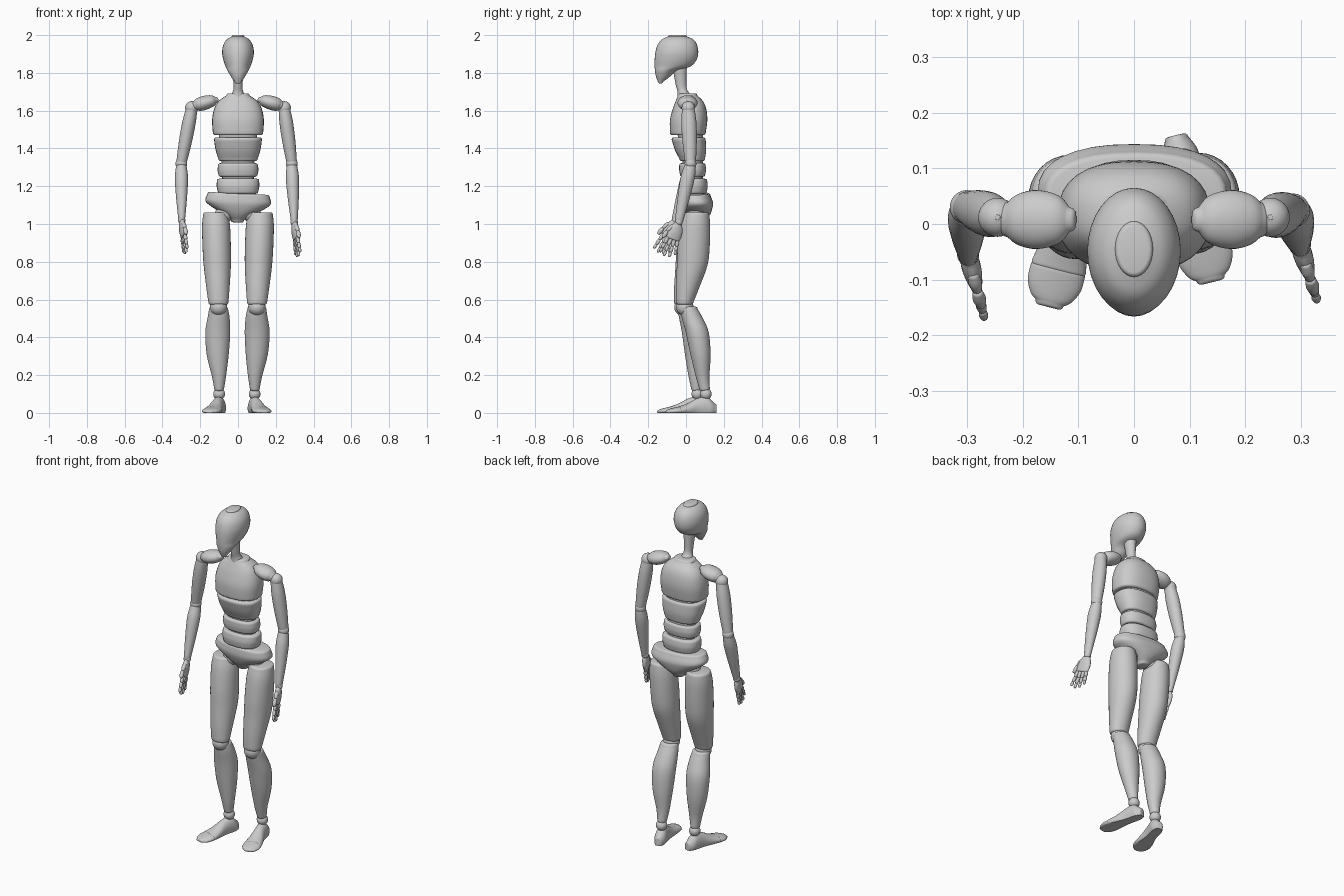
import bpy, math
from math import cos, sin, pi
from mathutils import Matrix, Vector

cube = bpy.data.objects.get("Cube")
if cube:
    bpy.data.objects.remove(cube, do_unlink=True)

GREY = (0.6, 0.6, 0.6, 1)
mat = bpy.data.materials.new("plain grey")
mat.use_nodes = True
mat.diffuse_color = GREY
mat.node_tree.nodes["Principled BSDF"].inputs["Base Color"].default_value = GREY


def smoothed(rings, steps=4):
    """Catmull-Rom pass through the rings (cx, cy, z, rx, ry)."""
    pts = [rings[0]] + list(rings) + [rings[-1]]
    out = []
    for p, a, b, q in zip(pts, pts[1:], pts[2:], pts[3:]):
        for k in range(steps):
            u = k / steps
            out.append([0.5 * (2 * i1 + (i2 - i0) * u + (2 * i0 - 5 * i1 + 4 * i2 - i3) * u * u
                               + (3 * i1 - i0 - 3 * i2 + i3) * u ** 3)
                        for i0, i1, i2, i3 in zip(p, a, b, q)])
    return out + [list(rings[-1])]


def rim(ring, sign, e):
    """Rounded edge that closes a loft end."""
    cx, cy, z, rx, ry = ring
    e = min(e, rx * 0.9, ry * 0.9)
    return [[cx, cy, z + sign * e * sin(a), rx - e * (1 - cos(a)), ry - e * (1 - cos(a))]
            for a in (pi / 6, pi / 3, pi / 2)]


def finish(name, verts, faces, matrix=Matrix()):
    mesh = bpy.data.meshes.new(name)
    mesh.from_pydata([matrix @ Vector(v) for v in verts], [], faces)
    mesh.materials.append(mat)
    obj = bpy.data.objects.new(name, mesh)
    bpy.context.collection.objects.link(obj)
    bpy.ops.object.select_all(action='DESELECT')
    obj.select_set(True)
    bpy.context.view_layer.objects.active = obj
    bpy.ops.object.shade_smooth_by_angle(angle=math.radians(40))
    return obj


def loft(name, rings, matrix=Matrix(), e=0.012, power=2.0, floor=None, n=32):
    """Skin of (super)elliptical rings stacked along local z."""
    rows = smoothed(rings)
    rows = rim(rows[0], -1, e)[::-1] + rows + rim(rows[-1], 1, e)
    verts, faces = [], []
    for cx, cy, z, rx, ry in rows:
        for k in range(n):
            c, s = cos(2 * pi * k / n), sin(2 * pi * k / n)
            x = cx + rx * math.copysign(abs(c) ** (2 / power), c)
            y = cy + ry * math.copysign(abs(s) ** (2 / power), s)
            verts.append((x, y if floor is None else max(y, floor), z))
    for r in range(len(rows) - 1):
        for k in range(n):
            a, b = r * n + k, r * n + (k + 1) % n
            faces.append((a, b, b + n, a + n))
    faces.append(tuple(range(n))[::-1])
    faces.append(tuple(range((len(rows) - 1) * n, len(rows) * n)))
    return finish(name, verts, faces, matrix)


def block(name, spans, matrix=Matrix(), e=0.012, power=2.4):
    """Body block from (z, half width, front y, back y)."""
    return loft(name, [(0, (f + b) / 2, z, w, (b - f) / 2) for z, w, f, b in spans],
                matrix, e, power)


def bone(name, a, b, profile, e=0.012):
    """Limb from b (low) to a (high): (fraction down, offset x, offset y, rx, ry)."""
    a, b = Vector(a), Vector(b)
    rings = []
    for t, ox, oy, rx, ry in reversed(profile):
        p = a.lerp(b, t)
        rings.append((p.x + ox, p.y + oy, p.z, rx, ry))
    return loft(name, rings, e=e)


def ball(name, centre, r):
    return loft(name, [(0, 0, -r * cos(a), r * sin(a), r * sin(a))
                       for a in [pi * (k + 0.4) / 8.8 for k in range(9)]],
                Matrix.Translation(centre), e=0.001, n=24)


# Head and neck
block("head", [(1.752, 0.018, -0.148, -0.122), (1.78, 0.037, -0.159, -0.085),
               (1.81, 0.054, -0.164, -0.05), (1.835, 0.066, -0.166, 0.025),
               (1.87, 0.078, -0.166, 0.056), (1.91, 0.084, -0.162, 0.065),
               (1.95, 0.077, -0.15, 0.058), (1.978, 0.058, -0.127, 0.038),
               (1.992, 0.034, -0.095, 0.005)], e=0.008, power=2.0)
block("neck", [(1.66, 0.05, -0.045, 0.05), (1.70, 0.028, -0.045, 0.012),
               (1.74, 0.024, -0.055, 0.002), (1.85, 0.034, -0.075, 0.005)], power=2.0)

# Torso blocks around a slimmer core
block("chest", [(1.482, 0.133, -0.085, 0.104), (1.55, 0.137, -0.085, 0.113),
                (1.61, 0.126, -0.07, 0.107), (1.65, 0.103, -0.055, 0.09),
                (1.68, 0.062, -0.042, 0.06)])
block("ribs", [(1.345, 0.104, -0.035, 0.1), (1.39, 0.118, -0.058, 0.107),
               (1.447, 0.127, -0.076, 0.104)])
block("waist", [(1.262, 0.104, -0.032, 0.102), (1.285, 0.108, -0.036, 0.106),
                (1.31, 0.106, -0.036, 0.104)])
block("belly", [(1.172, 0.107, -0.034, 0.11), (1.2, 0.113, -0.038, 0.115),
                (1.228, 0.112, -0.034, 0.112)])
block("spine_core", [(1.10, 0.085, -0.015, 0.095), (1.3, 0.085, -0.015, 0.09),
                     (1.5, 0.105, -0.05, 0.09)])
pivot = Vector((0, 0.05, 1.1))
tilt = Matrix.Translation(pivot) @ Matrix.Rotation(0.05, 4, 'Y') @ Matrix.Translation(-pivot)
block("pelvis", [(1.02, 0.035, 0.02, 0.105), (1.05, 0.075, -0.005, 0.128),
                 (1.085, 0.14, -0.022, 0.14), (1.115, 0.174, -0.03, 0.143),
                 (1.15, 0.165, -0.028, 0.13)], tilt)

THIGH = [(0, 0, 0, 0.066, 0.07), (0.12, 0, 0.002, 0.074, 0.08), (0.35, 0, 0.008, 0.075, 0.085),
         (0.55, 0, 0.012, 0.072, 0.081), (0.78, 0, 0.002, 0.062, 0.063),
         (0.95, 0, -0.004, 0.053, 0.046)]
SHIN = [(0.02, 0, 0.018, 0.05, 0.047), (0.12, 0, 0.025, 0.058, 0.055),
        (0.29, 0.005, 0.033, 0.066, 0.061), (0.55, 0.006, 0.022, 0.058, 0.053),
        (0.8, 0, 0.005, 0.037, 0.036), (0.94, 0, 0, 0.026, 0.028)]
UPPER_ARM = [(0, 0, 0, 0.03, 0.032), (0.25, 0, 0, 0.036, 0.04),
             (0.6, 0, 0, 0.035, 0.038), (0.97, 0, 0, 0.028, 0.029)]
FOREARM = [(0.05, 0, 0, 0.028, 0.031), (0.25, 0, 0, 0.035, 0.038),
           (0.6, 0, 0, 0.029, 0.032), (0.98, 0, 0, 0.018, 0.022)]


def leg(side, hip, knee, ankle, turn):
    ball(side + "_hip_joint", (hip[0] * 0.62, hip[1], 1.055), 0.048)
    bone(side + "_thigh", hip, knee, [(t, math.copysign(ox, hip[0]), oy, rx, ry)
                                      for t, ox, oy, rx, ry in THIGH])
    ball(side + "_knee_joint", knee, 0.046)
    bone(side + "_shin", knee, ankle, [(t, math.copysign(ox, hip[0]), oy, rx, ry)
                                       for t, ox, oy, rx, ry in SHIN])
    ball(side + "_ankle_joint", ankle, 0.031)
    # Foot and toe section, flat on the ground
    frame = (Matrix.Translation((ankle[0], ankle[1], 0)) @ Matrix.Rotation(turn, 4, 'Z')
             @ Matrix.Rotation(pi / 2, 4, 'X'))
    for part, spans in (("foot", [(-0.048, 0.022, 0.05), (-0.025, 0.032, 0.072), (0.0, 0.033, 0.088),
                                  (0.05, 0.034, 0.076), (0.1, 0.043, 0.05), (0.142, 0.05, 0.035)]),
                        ("toes", [(0.148, 0.05, 0.033), (0.175, 0.049, 0.027),
                                  (0.198, 0.038, 0.021), (0.208, 0.026, 0.017)])):
        loft(side + "_" + part, [(0, h * 0.35, t, w, h * 0.65) for t, w, h in spans],
             frame, e=0.008, floor=0)


def hand(side, wrist, rot):
    frame = Matrix.Translation(wrist) @ rot
    loft(side + "_palm", [(0, 0, -0.092, 0.013, 0.039), (0, 0, -0.06, 0.017, 0.041),
                          (0, 0, -0.03, 0.017, 0.033), (0, 0, -0.01, 0.014, 0.021)],
         frame, e=0.008, n=20)
    lean = Matrix.Rotation
    for i, length in enumerate((0.036, 0.04, 0.038, 0.03)):
        # Each finger: three short links fanning out from the palm
        root = (frame @ Matrix.Translation((0, -0.029 + 0.0195 * i, -0.096))
                @ lean(-0.15 + 0.1 * i, 4, 'X'))
        for j in range(3):
            size = length * (1 - 0.16 * j)
            r = 0.0105 - 0.001 * j
            loft(f"{side}_finger_{i + 1}_link_{j + 1}",
                 [(0, 0, -size + 0.006, r * 0.85, r * 0.85), (0, 0, -size / 2, r, r),
                  (0, 0, -0.004, r * 0.9, r * 0.9)], root, e=0.006, n=12)
            root = root @ Matrix.Translation((0, 0, -size))
    root = frame @ Matrix.Translation((0, -0.026, -0.03)) @ lean(-0.45, 4, 'X')
    for j in range(2):
        loft(f"{side}_thumb_link_{j + 1}",
             [(0, 0, -0.036, 0.009, 0.009), (0, 0, -0.02, 0.012, 0.012), (0, 0, -0.004, 0.01, 0.01)],
             root, e=0.006, n=12)
        root = root @ Matrix.Translation((0, 0, -0.042)) @ lean(0.2, 4, 'X')


def arm(side, s, elbow, wrist, rot):
    # Shoulder pad sloping down and out
    pad = Matrix.Translation((s * 0.174, 0.008, 1.642)) @ Matrix.Rotation(s * (pi / 2 + 0.27), 4, 'Y')
    loft(side + "_shoulder_pad", [(0, 0, -0.06, 0.016, 0.022), (0, 0, -0.04, 0.03, 0.043),
                                  (0, 0, 0, 0.037, 0.053), (0, 0, 0.035, 0.035, 0.046),
                                  (0, 0, 0.054, 0.026, 0.032)], pad)
    shoulder = (s * 0.245, 0.012, 1.615)
    ball(side + "_shoulder_joint", shoulder, 0.035)
    bone(side + "_upper_arm", shoulder, elbow, UPPER_ARM)
    ball(side + "_elbow_joint", elbow, 0.031)
    bone(side + "_forearm", elbow, wrist, FOREARM)
    ball(side + "_wrist_joint", wrist, 0.02)
    hand(side, wrist, rot)


R = Matrix.Rotation
leg("left", (0.118, 0.053, 1.05), (0.1, -0.006, 0.56), (0.088, 0.105, 0.1), 0.24)
leg("right", (-0.118, 0.05, 1.05), (-0.103, -0.016, 0.56), (-0.1, 0.06, 0.1), -0.25)
arm("left", 1, (0.285, 0.024, 1.32), (0.298, -0.038, 1.01), R(0.3, 4, 'Z') @ R(-0.36, 4, 'X'))
arm("right", -1, (-0.3, 0.03, 1.32), (-0.298, -0.055, 1.02), R(0.25, 4, 'Z') @ R(-0.45, 4, 'X'))
